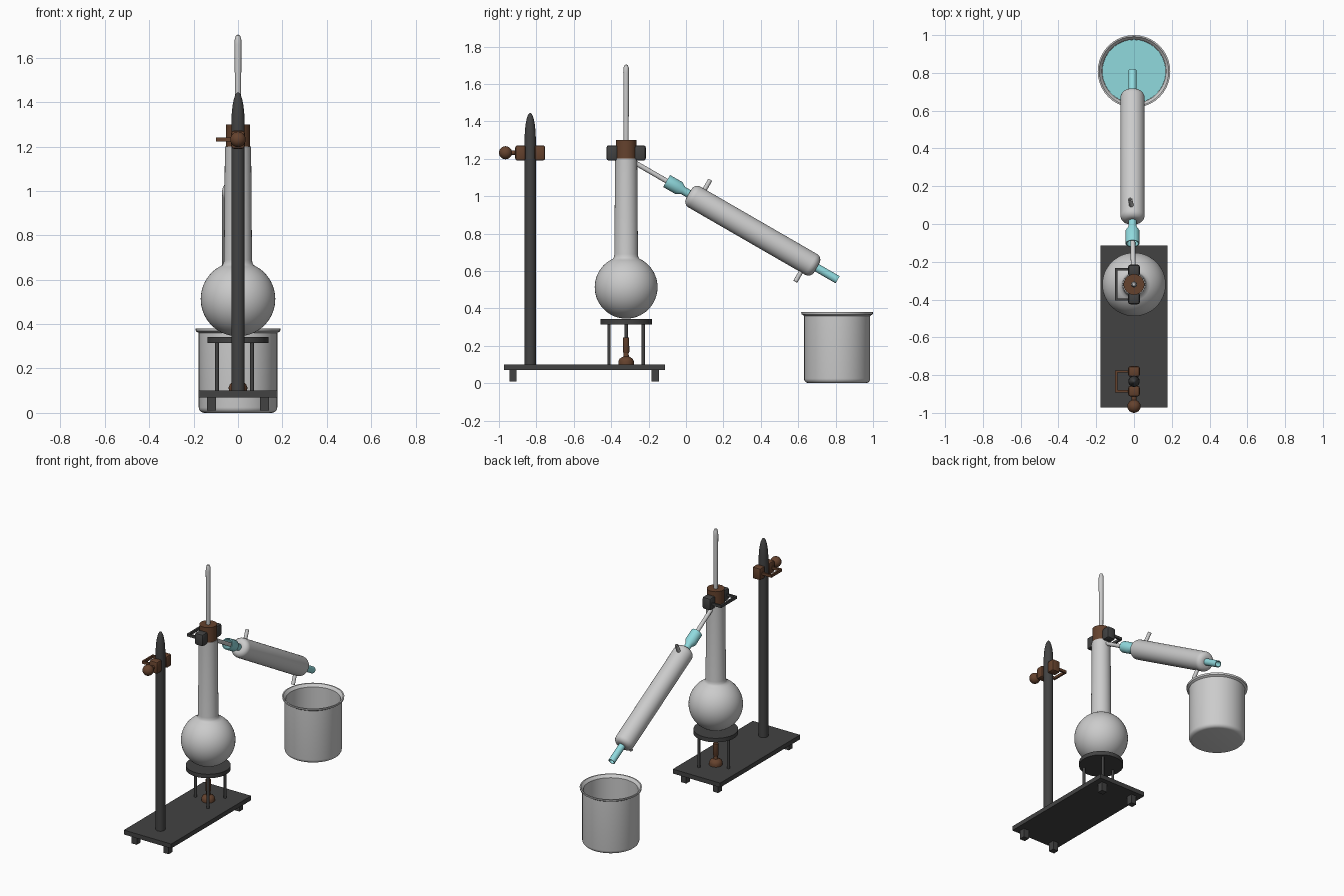
import bpy, bmesh
from math import sin, cos, pi, radians, sqrt
from mathutils import Vector

if "Cube" in bpy.data.objects:
    bpy.data.objects.remove(bpy.data.objects["Cube"])


def material(name, rgb):
    m = bpy.data.materials.new(name)
    m.diffuse_color = (*rgb, 1)
    m.use_nodes = True
    m.node_tree.nodes["Principled BSDF"].inputs["Base Color"].default_value = m.diffuse_color
    return m


DARK = material("dark_metal", (0.055, 0.055, 0.055))
BROWN = material("brown", (0.13, 0.055, 0.027))
CYAN = material("cyan", (0.28, 0.70, 0.73))


def finish(name, bm, mat=None, smooth=True):
    bmesh.ops.recalc_face_normals(bm, faces=bm.faces)
    me = bpy.data.meshes.new(name)
    bm.to_mesh(me)
    bm.free()
    ob = bpy.data.objects.new(name, me)
    bpy.context.collection.objects.link(ob)
    if mat:
        me.materials.append(mat)
    if smooth:
        bpy.context.view_layer.objects.active = ob
        bpy.ops.object.select_all(action='DESELECT')
        ob.select_set(True)
        bpy.ops.object.shade_smooth_by_angle(angle=radians(35))
    return ob


def lathe(name, profile, origin=(0, 0, 0), axis=(0, 0, 1), mat=None, segs=32, smooth=True):
    """Spin (radius, height) points about an axis; radius 0 closes an end."""
    bm = bmesh.new()
    q = Vector((0, 0, 1)).rotation_difference(Vector(axis))
    o = Vector(origin)
    rings = []
    for r, h in profile:
        n = segs if r > 0 else 1
        rings.append([bm.verts.new(o + q @ Vector((r * cos(2 * pi * i / segs), r * sin(2 * pi * i / segs), h)))
                      for i in range(n)])
    for a, b in zip(rings, rings[1:]):
        for i in range(segs):
            j = (i + 1) % segs
            f = [a[i % len(a)], a[j % len(a)], b[j % len(b)], b[i % len(b)]]
            bm.faces.new(list(dict.fromkeys(f)))
    return finish(name, bm, mat, smooth)


def rod(name, p, q, r, mat=None, segs=16):
    d = Vector(q) - Vector(p)
    L = d.length
    return lathe(name, [(0, 0), (r, 0), (r, L), (0, L)], p, d.normalized(), mat, segs)


def box(name, lo, hi, mat=None, bevel=0.0):
    bm = bmesh.new()
    bmesh.ops.create_cube(bm, size=1)
    for v in bm.verts:
        v.co = Vector([l + (c + 0.5) * (h - l) for l, h, c in zip(lo, hi, v.co)])
    if bevel:
        bmesh.ops.bevel(bm, geom=bm.edges[:], offset=bevel, segments=2, profile=0.5, affect='EDGES')
    return finish(name, bm, mat, bool(bevel))


def arc(cr, cz, r, a0, a1, n):
    return [(cr + r * cos(radians(a0 + (a1 - a0) * i / n)),
             cz + r * sin(radians(a0 + (a1 - a0) * i / n))) for i in range(n + 1)]


# Base plate and feet
box("base_plate", (-0.178, -0.972, 0.07), (0.178, -0.113, 0.10), DARK)
for i, x in enumerate((-0.12, 0.12)):
    for j, y in enumerate((-0.925, -0.165)):
        box(f"foot_{i}{j}", (x - 0.02, y - 0.02, 0.01), (x + 0.02, y + 0.02, 0.072), DARK)

# Upright rod with a long pointed dome
SY, FY = -0.833, -0.32
dome = [(0.03 * cos(pi / 2 * i / 10), 1.30 + 0.145 * sin(pi / 2 * i / 10)) for i in range(10)]
lathe("stand_rod", [(0, 0.09), (0.03, 0.09)] + dome + [(0, 1.445)], (0, SY, 0), mat=DARK)


# Clamps: two jaws joined by a side bracket
def clamp(name, y, inner, outer, arm, mat):
    for s in (-1, 1):
        a, b = sorted((y + s * inner, y + s * outer))
        box(f"{name}_jaw_{s}", (-0.031, a, 1.19), (0.031, b, 1.272), mat, 0.012)
        box(f"{name}_arm_{s}", (-0.10, y + s * arm - 0.006, 1.222), (-0.02, y + s * arm + 0.006, 1.24), mat)
    box(f"{name}_bridge", (-0.10, y - arm, 1.222), (-0.088, y + arm, 1.24), mat)


clamp("stand_clamp", SY, 0.024, 0.08, 0.052, BROWN)
clamp("flask_clamp", FY, 0.045, 0.105, 0.08, DARK)
rod("clamp_screw", (0, -0.945, 1.232), (0, -0.90, 1.232), 0.013, BROWN)
lathe("clamp_knob", [(0, -0.035)] + arc(0, 0, 0.035, -78, 78, 12) + [(0, 0.035)],
      (0, -0.965, 1.232), mat=BROWN, segs=24)

# Tripod
lathe("tripod_plate", [(0, 0.315), (0.138, 0.315), (0.138, 0.342), (0, 0.342)], (0, FY, 0), mat=DARK, segs=48)
for i, (x, y) in enumerate(((-0.095, 0), (0.063, 0.092), (0.063, -0.092))):
    rod(f"tripod_leg_{i}", (x, FY + y, 0.095), (x, FY + y, 0.32), 0.009, DARK)

# Burner
lathe("burner", [(0, 0.095), (0.041, 0.095), (0.042, 0.115), (0.036, 0.13), (0.024, 0.138), (0.015, 0.142),
                 (0.013, 0.16), (0.017, 0.166), (0.016, 0.245), (0, 0.245)], (0, FY, 0), mat=BROWN, segs=24)

# Round flask with neck, stopper and thermometer
bulb = arc(0, 0.513, 0.168, -84, 65, 28)
lathe("flask", [(0, 0.346)] + bulb + [(0.065, 0.675), (0.063, 0.69), (0.059, 1.20), (0, 1.20)], (0, FY, 0), segs=48)
lathe("stopper", [(0, 1.195), (0.055, 1.195), (0.055, 1.30), (0, 1.30)], (0, FY, 0), mat=BROWN)
lathe("thermometer", [(0, 1.29), (0.013, 1.29), (0.0155, 1.66), (0.0145, 1.685), (0.009, 1.70), (0, 1.705)],
      (0, FY, 0), segs=20)

# Condenser, built along its sloping axis
C = Vector((-0.008, 0.357, 0.815))
D = Vector((0, cos(radians(30)), -sin(radians(30))))
N = Vector((-0.10, 0.5, 0.866)).normalized()
R, H, B = 0.064, 0.395, 0.035
lathe("condenser_jacket", [(0, -H)] + arc(R - B, B - H, B, -90, 0, 6) + arc(R - B, H - B, B, 0, 90, 6) + [(0, H)], C, D)
rod("side_arm", C + D * -0.75 + Vector((0.006, 0, 0)), C + D * -0.44, 0.013)
lathe("upper_joint", [(0.015, -0.38), (0.022, -0.38), (0.022, -0.43), (0.037, -0.455), (0.037, -0.532),
                      (0.031, -0.532), (0.031, -0.458), (0.015, -0.43), (0.015, -0.38)], C, D, CYAN)
lathe("outlet_tube", [(0.017, 0.38), (0.022, 0.38), (0.022, 0.524), (0.017, 0.524), (0.017, 0.38)], C, D, CYAN)
for name, s in (("water_outlet", -1), ("water_inlet", 1)):
    root = C + D * 0.333 * s
    lathe(name, [(0, 0.05), (0.012, 0.05), (0.012, 0.122), (0.007, 0.122), (0.007, 0.07), (0, 0.07)],
          root, -N * s, segs=16)

# Receiving beaker with flared lip, and its liquid
BY = 0.808
outer = [(0, 0)] + arc(0.152, 0.025, 0.025, -90, 0, 5) + [(0.177, 0.36), (0.190, 0.368), (0.192, 0.38)]
inner = [(0.184, 0.38), (0.169, 0.362), (0.169, 0.03), (0.15, 0.012), (0, 0.012)]
lathe("beaker", outer + inner, (0, BY, 0), segs=40)
lathe("liquid", [(0, 0.014), (0.15, 0.014), (0.168, 0.032), (0.168, 0.16), (0, 0.16)], (0, BY, 0), mat=CYAN, segs=40)
